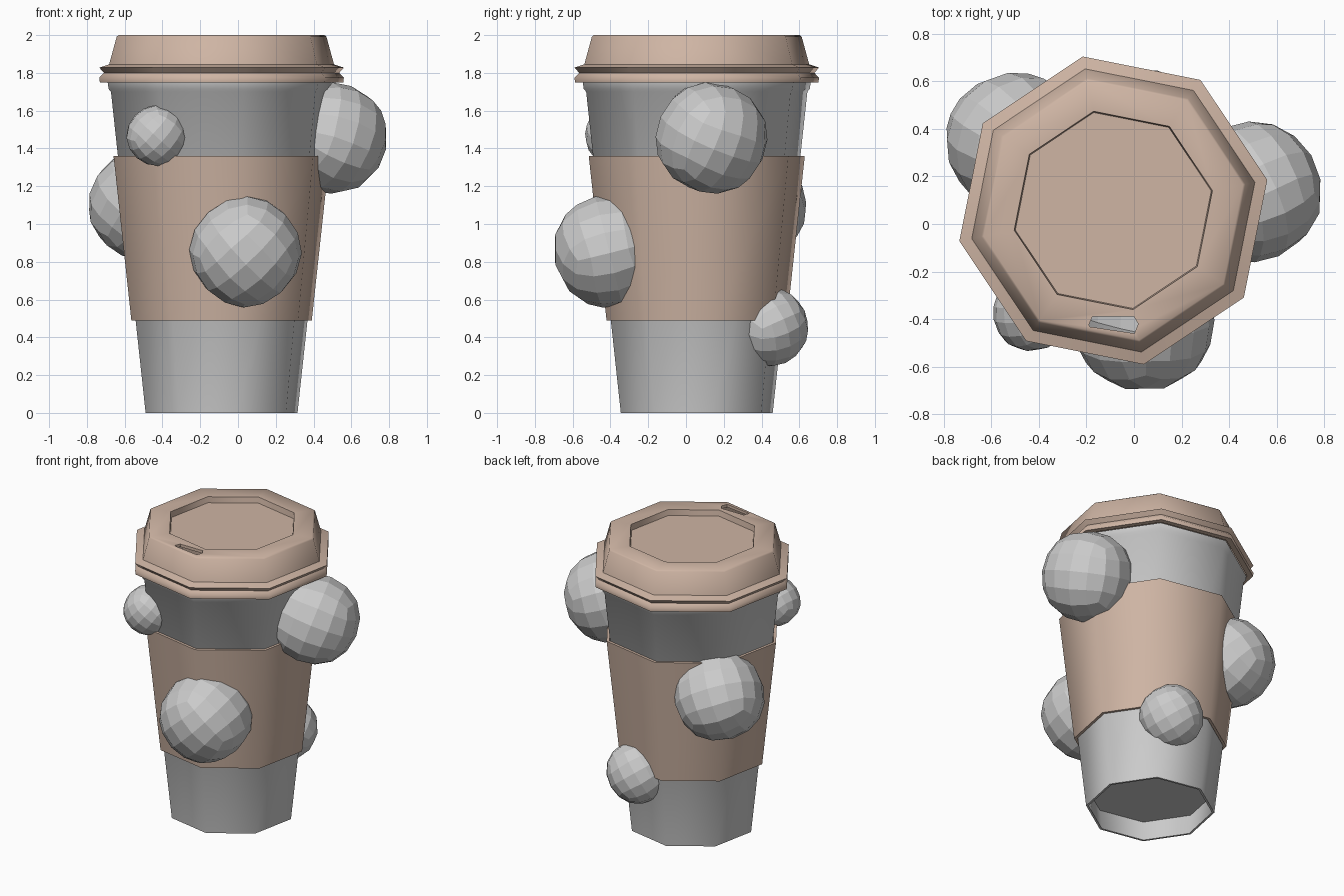
import bpy, bmesh
from math import radians, cos, sin, pi
from mathutils import Vector, Euler

if "Cube" in bpy.data.objects:
    bpy.data.objects.remove(bpy.data.objects["Cube"])

CX, CY = -0.087, 0.057      # cup axis
SIDES, PHASE = 8, radians(11.25)


def finish(bm, name, mat=None):
    bmesh.ops.recalc_face_normals(bm, faces=bm.faces[:])
    me = bpy.data.meshes.new(name)
    bm.to_mesh(me)
    bm.free()
    ob = bpy.data.objects.new(name, me)
    bpy.context.collection.objects.link(ob)
    if mat:
        me.materials.append(mat)
    return ob


def activate(ob):
    bpy.ops.object.select_all(action='DESELECT')
    ob.select_set(True)
    bpy.context.view_layer.objects.active = ob


def smooth(ob, deg=50):
    activate(ob)
    bpy.ops.object.shade_smooth_by_angle(angle=radians(deg))


def revolve(name, profile, mat=None, closed=False):
    """Eight-sided lathe of (radius, height) points; radius 0 becomes a pole."""
    bm = bmesh.new()
    rings = []
    for r, z in profile:
        if r == 0:
            rings.append([bm.verts.new((CX, CY, z))] * SIDES)
        else:
            rings.append([bm.verts.new((CX + r * cos(PHASE + 2 * pi * i / SIDES),
                                        CY + r * sin(PHASE + 2 * pi * i / SIDES), z))
                          for i in range(SIDES)])
    pairs = list(zip(rings, rings[1:]))
    if closed:
        pairs.append((rings[-1], rings[0]))
    for a, b in pairs:
        for i in range(SIDES):
            j = (i + 1) % SIDES
            loop = list(dict.fromkeys([a[i], a[j], b[j], b[i]]))
            if len(loop) > 2:
                bm.faces.new(loop)
    return finish(bm, name, mat)


def rock(name, centre, radius, rot):
    """Flat-shaded subdivided cube, scaled to the wanted half-size."""
    bm = bmesh.new()
    bmesh.ops.create_cube(bm, size=2)
    ob = finish(bm, name)
    activate(ob)
    mod = ob.modifiers.new("round", 'SUBSURF')
    mod.levels = 2
    bpy.ops.object.modifier_apply(modifier=mod.name)
    e = Euler([radians(a) for a in rot]).to_matrix()
    pts = [e @ v.co for v in ob.data.vertices]
    half = sum(max(p[k] for p in pts) for k in range(3)) / 3
    for v, p in zip(ob.data.vertices, pts):
        v.co = p * (radius / half) + Vector(centre)
    activate(ob)
    bpy.ops.object.shade_flat()


brown = bpy.data.materials.new("cardboard_brown")
brown.diffuse_color = (0.62, 0.46, 0.37, 1)
brown.use_nodes = True
brown.node_tree.nodes["Principled BSDF"].inputs["Base Color"].default_value = brown.diffuse_color

# Cup: tapered shell with recessed floor and rolled rim
cup = revolve("cup", [(0, .14), (.41, .14), (.395, 0), (.41, 0), (.597, 1.7), (.61, 1.715),
                      (.615, 1.75), (.59, 1.75), (.415, .16), (0, .16)])
smooth(cup)

# Sleeve
sleeve = revolve("sleeve", [(.468, .49), (.487, .49), (.583, 1.36), (.564, 1.36)], brown, True)
smooth(sleeve)

# Lid: shell with double bead and sunken top
lid = revolve("lid", [(0, 1.96), (.42, 1.96), (.425, 2.0), (.556, 2.0), (.566, 1.992),
                      (.607, 1.845), (.66, 1.828), (.635, 1.80), (.66, 1.775), (.657, 1.75),
                      (.62, 1.75), (.595, 1.83), (.545, 1.98), (.445, 1.98), (.44, 1.94),
                      (0, 1.94)], brown)

# Drinking slot cut through the lid
bm = bmesh.new()
slot = [(-.19, -.425), (-.175, -.39), (0, -.39), (.018, -.42), (.002, -.46), (-.185, -.432)]
face = bm.faces.new([bm.verts.new((x, y, 1.96)) for x, y in slot])
top = bmesh.ops.extrude_face_region(bm, geom=[face])["geom"]
bmesh.ops.translate(bm, vec=(0, 0, .1), verts=[v for v in top if isinstance(v, bmesh.types.BMVert)])
cutter = finish(bm, "slot_cutter", brown)
cutter.hide_render = True
activate(lid)
mod = lid.modifiers.new("slot", 'BOOLEAN')
mod.operation, mod.solver, mod.object = 'DIFFERENCE', 'EXACT', cutter
bpy.ops.object.modifier_apply(modifier=mod.name)
bpy.data.objects.remove(cutter)
smooth(lid)

# Rounded lumps stuck to the cup
rock("lump_front", (.04, -.41, .855), .293, (20, 45, 15))
rock("lump_right", (.495, .135, 1.455), .293, (-17, 20, 25))
rock("lump_back_left", (-.5, .345, 1.1), .29, (35, 20, 30))
rock("lump_front_left", (-.43, -.375, 1.467), .16, (15, 40, 20))
rock("lump_back", (.06, .44, .455), .207, (25, 30, 40))
